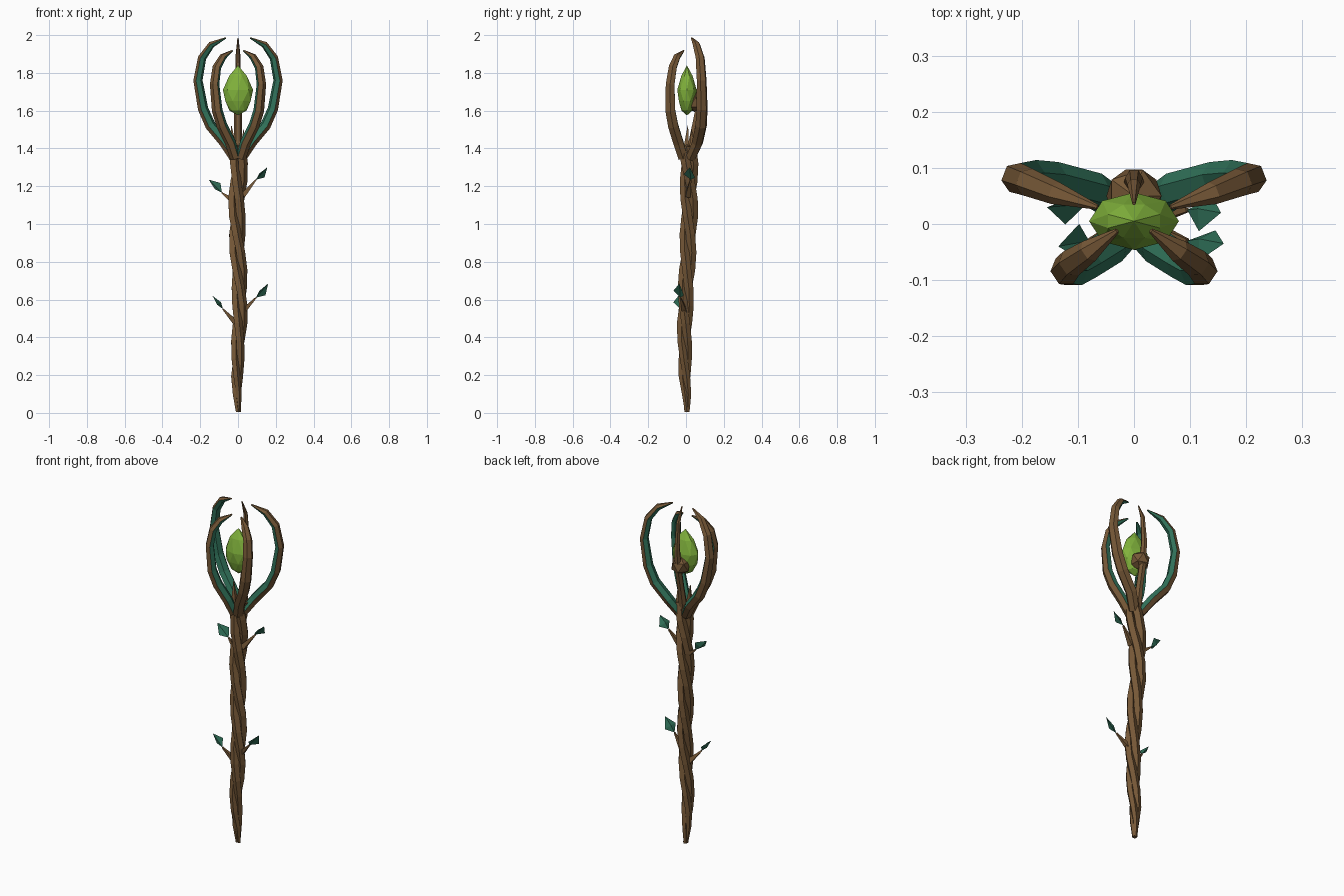
import bpy, bmesh, math
from mathutils import Vector

cube = bpy.data.objects.get("Cube")
if cube:
    bpy.data.objects.remove(cube, do_unlink=True)


def material(name, rgb):
    m = bpy.data.materials.new(name)
    m.use_nodes = True
    m.diffuse_color = (*rgb, 1)
    m.node_tree.nodes["Principled BSDF"].inputs["Base Color"].default_value = (*rgb, 1)
    return m


BARK = material("bark_brown", (0.18, 0.097, 0.038))
LEAF = material("leaf_green", (0.03, 0.165, 0.1))
GEM = material("gem_lime", (0.22, 0.45, 0.045))


def finish(name, bm, *mats):
    bmesh.ops.recalc_face_normals(bm, faces=bm.faces)
    mesh = bpy.data.meshes.new(name)
    bm.to_mesh(mesh)
    bm.free()
    for m in mats:
        mesh.materials.append(m)
    obj = bpy.data.objects.new(name, mesh)
    bpy.context.collection.objects.link(obj)
    return obj


def tube(name, pts, radii, side, sides=6, widen=1.0, green_inside=False):
    """Sweep a polygon along points; the inner faces can be green."""
    bm = bmesh.new()
    pts = [Vector(p) for p in pts]
    rings = []
    for i, p in enumerate(pts):
        t = (pts[min(i + 1, len(pts) - 1)] - pts[max(i - 1, 0)]).normalized()
        inner = t.cross(side).normalized()
        across = inner.cross(t) * widen
        ring = []
        for j in range(sides):
            a = (j + 0.5) * math.tau / sides
            ring.append(bm.verts.new(p + radii[i] * (math.cos(a) * inner + math.sin(a) * across)))
        rings.append(ring)
    for low, high in zip(rings, rings[1:]):
        for j in range(sides):
            k = (j + 1) % sides
            f = bm.faces.new((low[j], low[k], high[k], high[j]))
            if green_inside and math.cos((j + 1) * math.tau / sides) > 0.3:
                f.material_index = 1
    bm.faces.new(rings[0])
    bm.faces.new(rings[-1])
    return finish(name, bm, BARK, LEAF)


def interp(table, z):
    for (z0, *a), (z1, *b) in zip(table, table[1:]):
        if z <= z1:
            f = (z - z0) / (z1 - z0)
            return [u + (v - u) * f for u, v in zip(a, b)]
    return table[-1][1:]


# Shaft: three twisted strands, (height, offset from core, strand radius)
SHAFT = [(0, 0.003, 0.011), (0.1, 0.011, 0.016), (0.2, 0.016, 0.02),
         (0.45, 0.02, 0.024), (1.0, 0.023, 0.026), (1.42, 0.027, 0.027)]


def core(z):
    return Vector((0.008 * math.sin(z * 7 - 2.5) * min(1, z * 5),
                   0.005 + 0.012 * math.sin(z * 4 - 3) * min(1, z * 5), z))


STEPS = 15
for s in range(3):
    path, radii = [], []
    for i in range(STEPS + 1):
        z = 0.005 + 1.41 * i / STEPS
        off, rad = interp(SHAFT, z)
        a = s * math.tau / 3 - z * math.tau / 0.75
        path.append(core(z) + off * Vector((math.cos(a), math.sin(a), 0)))
        radii.append(rad)
    tube(f"shaft_strand_{s + 1}", path, radii, Vector((0, 1, 0)), sides=5)

# Crown prongs: green inner faces, mirrored left and right
PRONG_RADII = [0.026, 0.028, 0.028, 0.027, 0.024, 0.022, 0.018, 0.004]
BACK = [(0.02, 0.025, 1.35), (0.07, 0.06, 1.43), (0.145, 0.08, 1.52), (0.185, 0.085, 1.61),
        (0.212, 0.083, 1.76), (0.19, 0.075, 1.88), (0.14, 0.055, 1.95), (0.065, 0.03, 1.985)]
FRONT = [(0.015, -0.015, 1.35), (0.04, -0.04, 1.43), (0.085, -0.068, 1.52), (0.11, -0.083, 1.6),
         (0.124, -0.084, 1.74), (0.112, -0.07, 1.83), (0.08, -0.048, 1.885), (0.03, -0.012, 1.918)]
for name, pts in (("back", BACK), ("front", FRONT)):
    for label, m in (("left", 1), ("right", -1)):
        path = [Vector((m * x, y, z)) for x, y, z in pts]
        out = Vector((path[4].x, path[4].y, 0)).normalized()
        tube(f"{name}_prong_{label}", path, PRONG_RADII, Vector((0, 0, 1)).cross(out),
             widen=1.15, green_inside=True)

# Central spine behind the gem and the knot that holds it
tube("back_spine", [(0, 0.02, 1.36), (0, 0.045, 1.5), (0, 0.07, 1.62), (0, 0.082, 1.75),
                    (0, 0.07, 1.9), (0, 0.036, 1.985)],
     [0.026, 0.02, 0.02, 0.016, 0.012, 0.003], Vector((-1, 0, 0)))
bm = bmesh.new()
bmesh.ops.create_icosphere(bm, subdivisions=1, radius=0.055)
for v in bm.verts:
    v.co += Vector((0, 0.05, 1.645))
finish("gem_knot", bm, BARK)

# Small thorns at the base of the crown
for i, (base, tip) in enumerate([((-0.02, 0.0, 1.39), (-0.035, 0.01, 1.52)),
                                 ((0.025, 0.03, 1.38), (0.03, 0.03, 1.5))]):
    tube(f"crown_thorn_{i + 1}", [base, tip], [0.022, 0.002], Vector((0, 1, 0)), sides=4)

# Faceted gem: eight-sided, flattened front to back
bm = bmesh.new()
rings = []
for n, (r, z) in enumerate([(0.045, 1.6), (0.072, 1.65), (0.08, 1.71), (0.05, 1.785)]):
    rings.append([bm.verts.new((r * math.cos(a), 0.005 + 0.64 * r * math.sin(a), z))
                  for a in ((j + 0.5 * (n % 2)) * math.tau / 8 for j in range(8))])
bottom, top = bm.verts.new((0, 0.005, 1.575)), bm.verts.new((0, 0.005, 1.84))
for n, (low, high) in enumerate(zip(rings, rings[1:])):
    for j in range(8):
        k = (j + 1) % 8
        if n % 2 == 0:
            bm.faces.new((low[j], low[k], high[j]))
            bm.faces.new((low[k], high[k], high[j]))
        else:
            bm.faces.new((low[j], low[k], high[k]))
            bm.faces.new((low[j], high[k], high[j]))
for j in range(8):
    k = (j + 1) % 8
    bm.faces.new((bottom, rings[0][k], rings[0][j]))
    bm.faces.new((top, rings[-1][j], rings[-1][k]))
finish("gem", bm, GEM)


def leaf(name, base, tip, across, width):
    """Folded diamond with a raised midrib and a little thickness."""
    base, tip = Vector(base), Vector(tip)
    t = (tip - base).normalized()
    across = Vector(across)
    across = (across - across.dot(t) * t).normalized()
    up = across.cross(t)
    mid = base.lerp(tip, 0.42)
    bm = bmesh.new()
    b, e = bm.verts.new(base), bm.verts.new(tip)
    l = bm.verts.new(mid + across * width + up * 0.012)
    r = bm.verts.new(mid - across * width + up * 0.012)
    ridge, keel = bm.verts.new(mid), bm.verts.new(mid - up * 0.01)
    for c in (ridge, keel):
        for tri in ((b, l, c), (l, e, c), (e, r, c), (r, b, c)):
            bm.faces.new(tri)
    finish(name, bm, LEAF)


# Twigs with leaves: (name, root, twig end, leaf tip, leaf across)
TWIGS = [
    ("upper_left", (0.025, 0.01, 1.15), (0.095, 0.025, 1.235), (0.155, 0.02, 1.3), (0.3, 1, -0.4)),
    ("upper_right", (-0.025, 0.02, 1.12), (-0.085, 0.035, 1.165), (-0.155, 0.03, 1.235), (0.6, 1, 0.6)),
    ("lower_left", (0.02, -0.005, 0.53), (0.095, -0.03, 0.61), (0.16, -0.035, 0.685), (0.5, 1, -0.5)),
    ("lower_right", (-0.015, -0.005, 0.48), (-0.08, -0.03, 0.55), (-0.135, -0.04, 0.62), (-0.4, 1, 0.4)),
]
for name, root, end, tip, across in TWIGS:
    tube(f"{name}_twig", [root, end], [0.02, 0.005], Vector((0, 1, 0)), sides=4)
    leaf(f"{name}_leaf", end, tip, across, 0.034)
